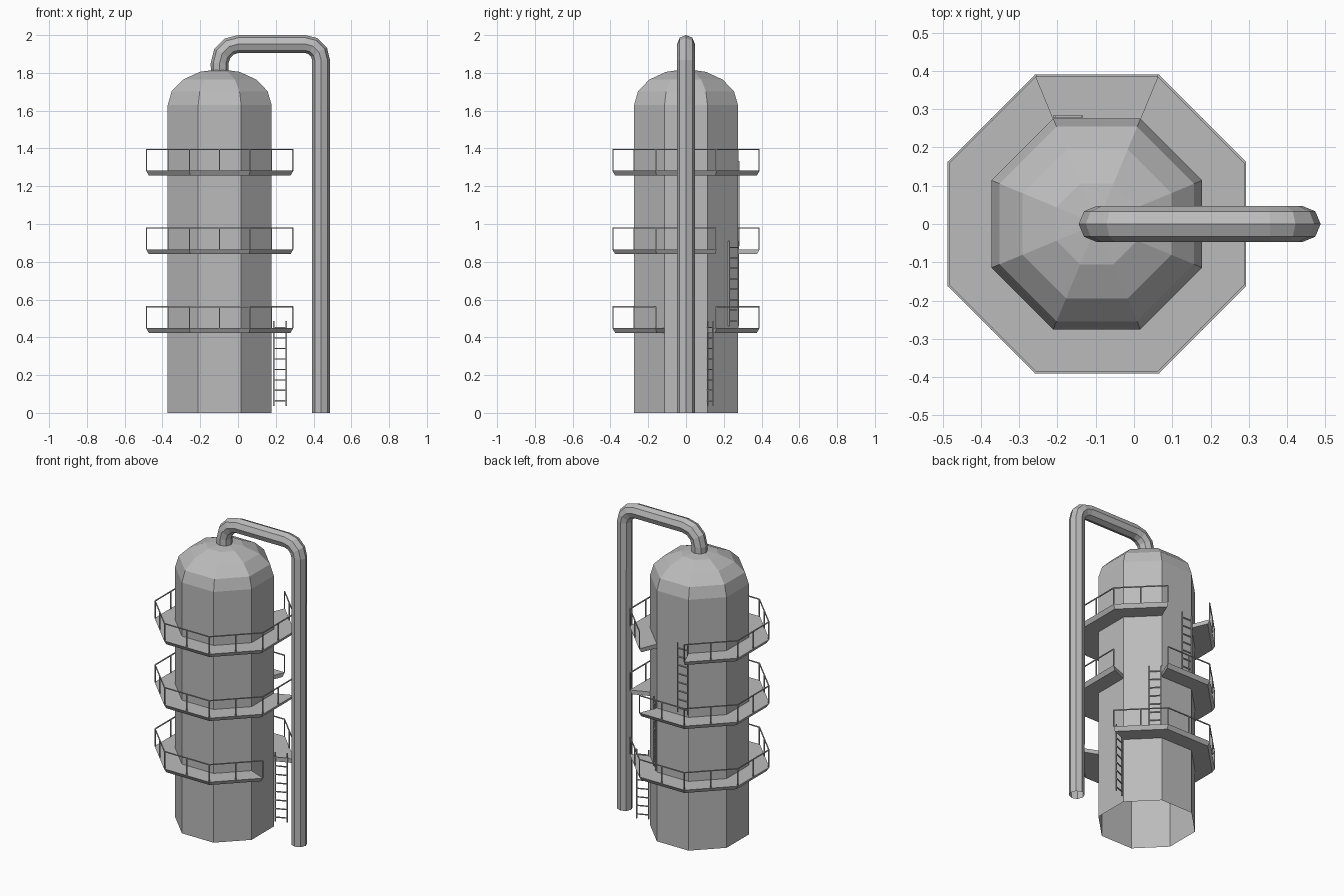
import bpy, bmesh
from math import sin, cos, pi, radians
from mathutils import Vector

if "Cube" in bpy.data.objects:
    bpy.data.objects.remove(bpy.data.objects["Cube"])

steel = bpy.data.materials.new("steel_grey")
steel.use_nodes = True
colour = (0.5, 0.5, 0.5, 1)
steel.diffuse_color = colour
steel.node_tree.nodes["Principled BSDF"].inputs["Base Color"].default_value = colour

AXIS = Vector((-0.097, 0, 0))      # tank centre line
WALL, EDGE = 0.275, 0.39           # apothems of tank wall and platform edge
LEVELS = (0.45, 0.866, 1.282)      # platform floor heights
UP = Vector((0, 0, 1))


def finish(name, bm):
    bmesh.ops.remove_doubles(bm, verts=bm.verts, dist=0.0001)
    mesh = bpy.data.meshes.new(name)
    bm.to_mesh(mesh)
    bm.free()
    mesh.materials.append(steel)
    obj = bpy.data.objects.new(name, mesh)
    bpy.context.collection.objects.link(obj)
    return obj


def loft(bm, rings, closed=True):
    """Skin a list of point rings with quads."""
    rows = [[bm.verts.new(p) for p in ring] for ring in rings]
    n = len(rows[0])
    for a, b in zip(rows, rows[1:]):
        for i in range(n if closed else n - 1):
            j = (i + 1) % n
            bm.faces.new((a[i], a[j], b[j], b[i]))
    return rows


def corner(k, apothem, z):
    """Octagon corner k, lying between sides k-1 and k."""
    a = radians(45 * k - 22.5)
    r = apothem / cos(pi / 8)
    return AXIS + Vector((r * cos(a), r * sin(a), z))


def beam(bm, a, b, w=0.006):
    """Square bar from a to b."""
    d = (b - a).normalized()
    side = d.cross(UP if abs(d.z) < 0.9 else Vector((1, 0, 0))).normalized() * w / 2
    up = side.cross(d)
    offsets = (side + up, up - side, -side - up, side - up)
    rows = loft(bm, [[p + o for o in offsets] for p in (a, b)])
    bm.faces.new(rows[0][::-1])
    bm.faces.new(rows[1])


# Tank: eight-sided shell with a rounded cap, open underneath
bm = bmesh.new()
profile = [(WALL, 0)]
profile += [(WALL * cos(i * pi / 8), 1.63 + 0.19 * sin(i * pi / 8)) for i in range(4)]
rows = loft(bm, [[corner(k, r, z) for k in range(8)] for r, z in profile])
apex = bm.verts.new(AXIS + UP * 1.82)
for i in range(8):
    bm.faces.new((rows[-1][i], rows[-1][(i + 1) % 8], apex))
finish("tank_shell", bm)

# Overhead pipe: eight-sided tube with two rounded bends
LEFT, RIGHT, TOP, R = AXIS.x, 0.44, 1.953, 0.047
path = [(LEFT, 1.8, 90, 0)]
for x, radius, start in ((LEFT + 0.1, 0.1, 180), (RIGHT - 0.085, 0.085, 90)):
    for i in range(4):
        a = radians(start - 30 * i)
        path.append((x + radius * cos(a), TOP - radius + radius * sin(a),
                     start - 90 - 30 * i, 7.5 if i in (0, 3) else 15))
path.append((RIGHT, 0, -90, 0))
rings = []
for x, z, heading, mitre in path:
    h = radians(heading)
    normal = Vector((-sin(h), 0, cos(h))) * R / cos(radians(mitre))
    rings.append([Vector((x, 0, z)) + normal * cos(t) + Vector((0, R * sin(t), 0))
                  for t in (i * pi / 4 for i in range(8))])
bm = bmesh.new()
loft(bm, rings)
bmesh.ops.recalc_face_normals(bm, faces=bm.faces)
finish("overhead_pipe", bm)

# Platforms with railings: each one leaves a different side open
for level, z in enumerate(LEVELS):
    stops = range(level + 1, level + 9)
    section = ((WALL, z), (EDGE, z), (EDGE - 0.015, z - 0.026), (WALL, z - 0.026))
    bm = bmesh.new()
    rows = loft(bm, [[corner(k, r, h) for r, h in section] for k in stops])
    bm.faces.new(rows[0][::-1])
    bm.faces.new(rows[-1])
    bmesh.ops.recalc_face_normals(bm, faces=bm.faces)
    finish(f"platform_{level + 1}", bm)

    bm = bmesh.new()
    rail = [corner(k, EDGE - 0.003, z + 0.112) for k in stops]
    posts = list(rail)
    for a, b in zip(rail, rail[1:]):
        beam(bm, a, b)
        posts.append((a + b) / 2)
    for p in posts:
        beam(bm, p - UP * 0.112, p)
    finish(f"railing_{level + 1}", bm)


# Ladders: one below each platform, in its open side
def ladder(name, start, along, z):
    bm = bmesh.new()
    end = start + along * 0.072
    for foot in (start, end):
        beam(bm, foot + UP * z, foot + UP * (z + 0.45))
    for i in range(8):
        h = UP * (z + 0.028 + 0.0555 * i)
        beam(bm, start + h, end + h)
    finish(name, bm)


for level in range(3):
    turn = radians(45 * level)
    outward = Vector((cos(turn), sin(turn), 0))
    along = Vector((sin(turn), -cos(turn), 0))
    start = corner(level + 1, WALL, 0) + outward * 0.006 + along * 0.003
    if level == 0:                 # the lowest stands out along the platform end
        along = (corner(1, EDGE, 0) - corner(1, WALL, 0)).normalized()
        start = corner(1, WALL, 0) + along * 0.012 - Vector((0, 0.004, 0))
    ladder(f"ladder_{level + 1}", start, along, 0.036 + 0.424 * level)
